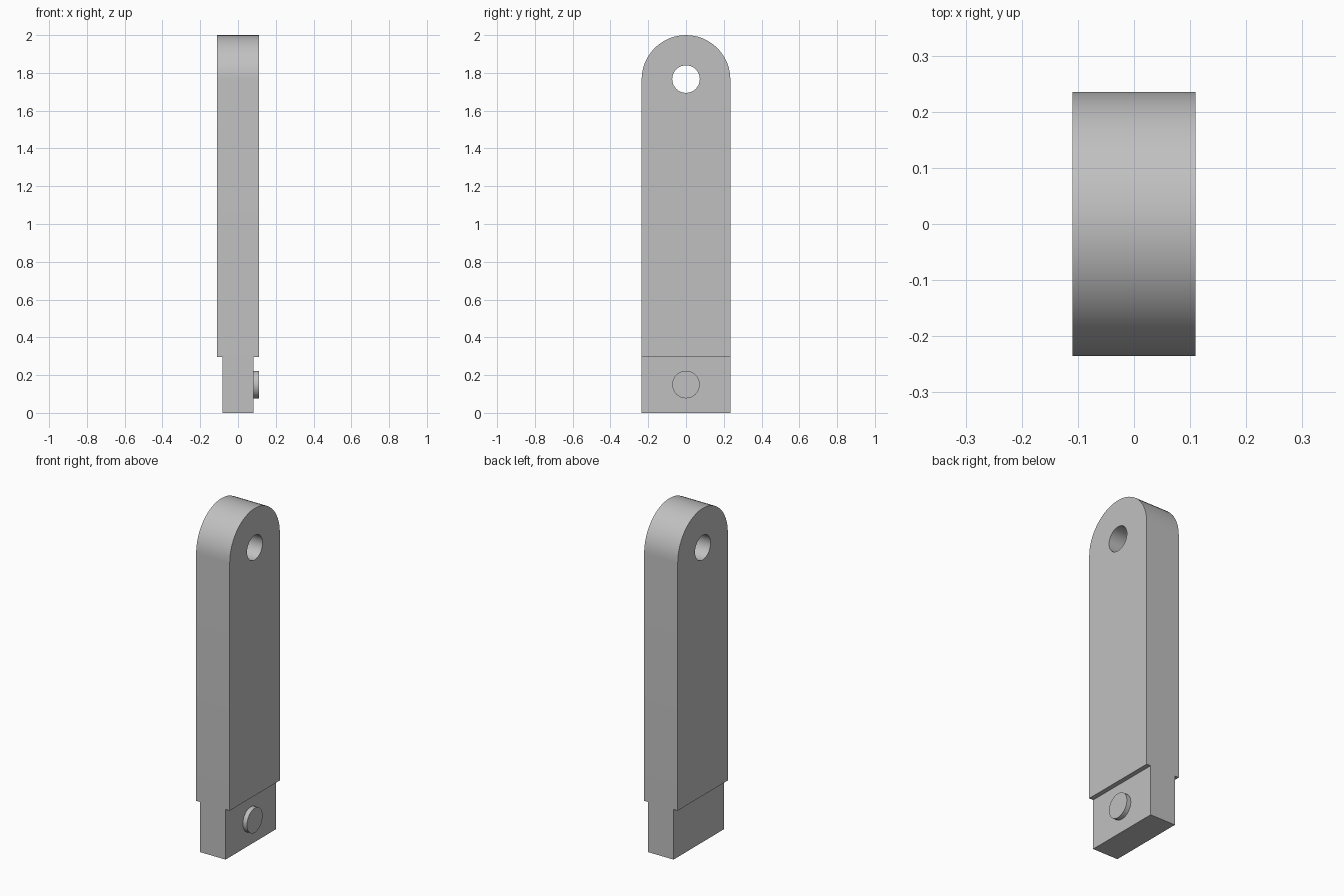
import bpy, bmesh
from math import pi, cos, sin
from mathutils import Matrix

HALF_T, HALF_W = 0.11, 0.235        # half thickness, half width
TANG_T, STEP_Z = 0.083, 0.297       # half thickness and height of the thin end
HOLE_Z, PIN_Z, PIN_R = 1.767, 0.15, 0.073

old = bpy.data.objects.get("Cube")
if old:
    bpy.data.objects.remove(old, do_unlink=True)

grey = bpy.data.materials.new("light_grey")
grey.use_nodes = True
grey.diffuse_color = (0.53, 0.53, 0.53, 1)
grey.node_tree.nodes["Principled BSDF"].inputs["Base Color"].default_value = grey.diffuse_color


def make_object(name, bm):
    bmesh.ops.recalc_face_normals(bm, faces=bm.faces)
    mesh = bpy.data.meshes.new(name)
    bm.to_mesh(mesh)
    bm.free()
    mesh.materials.append(grey)
    obj = bpy.data.objects.new(name, mesh)
    bpy.context.collection.objects.link(obj)
    return obj


def box(name, x0, x1, y0, y1, z0, z1):
    bm = bmesh.new()
    place = Matrix.Translation(((x0 + x1) / 2, (y0 + y1) / 2, (z0 + z1) / 2))
    size = Matrix.Diagonal((x1 - x0, y1 - y0, z1 - z0, 1))
    bmesh.ops.create_cube(bm, size=1, matrix=place @ size)
    return make_object(name, bm)


def rod(name, x0, x1, z):
    bm = bmesh.new()
    place = Matrix.Translation(((x0 + x1) / 2, 0, z)) @ Matrix.Rotation(pi / 2, 4, "Y")
    bmesh.ops.create_cone(bm, cap_ends=True, segments=32, radius1=PIN_R,
                          radius2=PIN_R, depth=x1 - x0, matrix=place)
    return make_object(name, bm)


def activate(obj):
    bpy.ops.object.select_all(action="DESELECT")
    obj.select_set(True)
    bpy.context.view_layer.objects.active = obj


def cut(obj, cutter):
    mod = obj.modifiers.new("cut", "BOOLEAN")
    mod.operation, mod.solver, mod.object = "DIFFERENCE", "EXACT", cutter
    activate(obj)
    bpy.ops.object.modifier_apply(modifier=mod.name)
    bpy.data.objects.remove(cutter, do_unlink=True)


# Link bar: round-topped profile extruded across x
profile = [(-HALF_W, 0), (HALF_W, 0)]
arc_z = 2 - HALF_W
profile += [(HALF_W * cos(pi * i / 24), arc_z + HALF_W * sin(pi * i / 24)) for i in range(25)]
bm = bmesh.new()
face = bm.faces.new([bm.verts.new((-HALF_T, y, z)) for y, z in profile])
new = bmesh.ops.extrude_face_region(bm, geom=[face])["geom"]
bmesh.ops.translate(bm, vec=(2 * HALF_T, 0, 0),
                    verts=[v for v in new if isinstance(v, bmesh.types.BMVert)])
bar = make_object("link_bar", bm)

# Pin hole and the recesses that thin the lower end
cut(bar, rod("hole_cutter", -0.3, 0.3, HOLE_Z))
cut(bar, box("left_recess", TANG_T, 0.3, -0.4, 0.4, -0.1, STEP_Z))
cut(bar, box("right_recess", -0.3, -TANG_T, -0.4, 0.4, -0.1, STEP_Z))

# Short round pin on the left side of the thin end
pin = rod("pin", TANG_T - 0.01, HALF_T, PIN_Z)

for part in (bar, pin):
    activate(part)
    bpy.ops.object.shade_smooth_by_angle()
